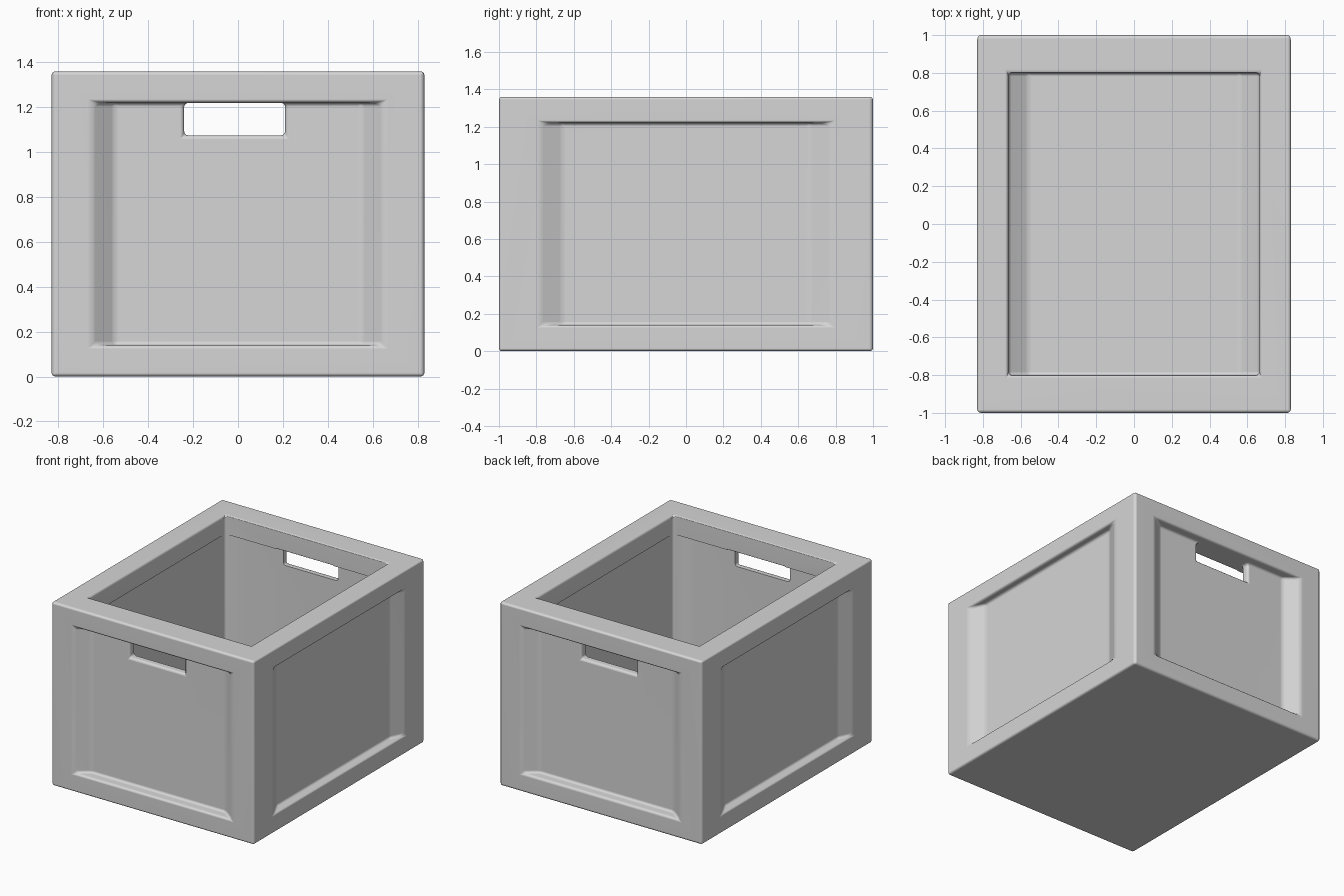
import bpy
import bmesh
from math import radians
from mathutils import Matrix

HX, HY, TOP = 0.83, 1.0, 1.36       # outer half sizes and height
OX, OY = 0.665, 0.80                # opening half sizes
LOW, HIGH = 0.14, 1.22              # bottom and top of the wall panels
THICK = 0.05                        # thickness of the sunken wall panels

default = bpy.data.objects.get("Cube")
if default:
    bpy.data.objects.remove(default, do_unlink=True)

grey = bpy.data.materials.new("light grey plastic")
grey.use_nodes = True
colour = (0.67, 0.67, 0.67, 1)
grey.diffuse_color = colour
grey.node_tree.nodes["Principled BSDF"].inputs["Base Color"].default_value = colour


def prism(name, profile, low, high, matrix=Matrix()):
    """Extrude a plan profile from low to high, then place it."""
    bm = bmesh.new()
    bottom = [bm.verts.new((a, b, low)) for a, b in profile]
    top = [bm.verts.new((a, b, high)) for a, b in profile]
    bm.faces.new(bottom)
    bm.faces.new(top)
    for i in range(len(profile)):
        j = i - 1
        bm.faces.new((bottom[j], bottom[i], top[i], top[j]))
    bm.transform(matrix)
    bmesh.ops.recalc_face_normals(bm, faces=bm.faces)
    mesh = bpy.data.meshes.new(name)
    bm.to_mesh(mesh)
    bm.free()
    mesh.materials.append(grey)
    obj = bpy.data.objects.new(name, mesh)
    bpy.context.collection.objects.link(obj)
    return obj


def rectangle(x0, x1, y0, y1):
    return [(x0, y0), (x1, y0), (x1, y1), (x0, y1)]


def recess(half, slope, start, end, lead):
    """Trapezoid narrowing from start to end, run on past the start by lead."""
    wide = half + slope * lead / abs(end - start)
    begin = start + (lead if start > end else -lead)
    return [(-wide, begin), (wide, begin), (half - slope, end), (slope - half, end)]


def apply(obj, kind, **settings):
    mod = obj.modifiers.new(kind.title(), kind)
    for key, value in settings.items():
        setattr(mod, key, value)
    bpy.ops.object.select_all(action="DESELECT")
    bpy.context.view_layer.objects.active = obj
    obj.select_set(True)
    bpy.ops.object.modifier_apply(modifier=mod.name)


def cut(obj, cutter):
    """Subtract the cutter and merge the flat faces left behind."""
    apply(obj, "BOOLEAN", object=cutter, operation="DIFFERENCE", solver="EXACT")
    bpy.data.objects.remove(cutter, do_unlink=True)
    bm = bmesh.new()
    bm.from_mesh(obj.data)
    bmesh.ops.remove_doubles(bm, verts=bm.verts, dist=0.0002)
    bmesh.ops.dissolve_limit(bm, angle_limit=radians(0.5),
                             verts=bm.verts, edges=bm.edges)
    bm.to_mesh(obj.data)
    bm.free()


def wall_sides():
    """Placement, panel half width, slope, outer and inner face of each wall."""
    for turn in range(4):
        place = Matrix.Rotation(radians(90 * turn), 4, "Z")
        if turn % 2 == 0:
            yield place, 0.65, 0.10, HY, OY
        else:
            yield place, 0.78, 0.12, HX, OX


# Solid block that becomes the crate
crate = prism("crate", rectangle(-HX, HX, -HY, HY), 0, TOP)

# Main hollow, with the floor sloping in from left and right
hollow = [(-OX, TOP + 0.1), (-OX, LOW - 0.01), (-0.56, 0.065),
          (0.56, 0.065), (OX, LOW - 0.01), (OX, TOP + 0.1)]
cut(crate, prism("hollow", hollow, -OY, OY, Matrix.Rotation(radians(90), 4, "X")))

# Sunken panels on the outside of the walls
for place, half, slope, outer, inner in wall_sides():
    end = (outer + inner + THICK) / 2
    cut(crate, prism("outer_panel", recess(half, slope, outer, end, 0.02),
                     LOW, HIGH, place))

# Hand holes through front and back
for low, high in ((-0.95, -0.75), (0.75, 0.95)):
    cut(crate, prism("hand_hole", rectangle(-0.24, 0.21, low, high), 1.075, HIGH))

# Round all edges so far
apply(crate, "BEVEL", width=0.018, segments=3, limit_method="ANGLE",
      angle_limit=radians(20))

# Matching sunken panels inside, leaving thin walls
for place, half, slope, outer, inner in wall_sides():
    end = (outer + inner - THICK) / 2
    cut(crate, prism("inner_panel", recess(half - 0.005, slope, inner, end, 0.003),
                     LOW, HIGH, place))

bpy.context.view_layer.objects.active = crate
crate.select_set(True)
bpy.ops.object.shade_smooth_by_angle(angle=radians(45))
apply(crate, "WEIGHTED_NORMAL", keep_sharp=True)
